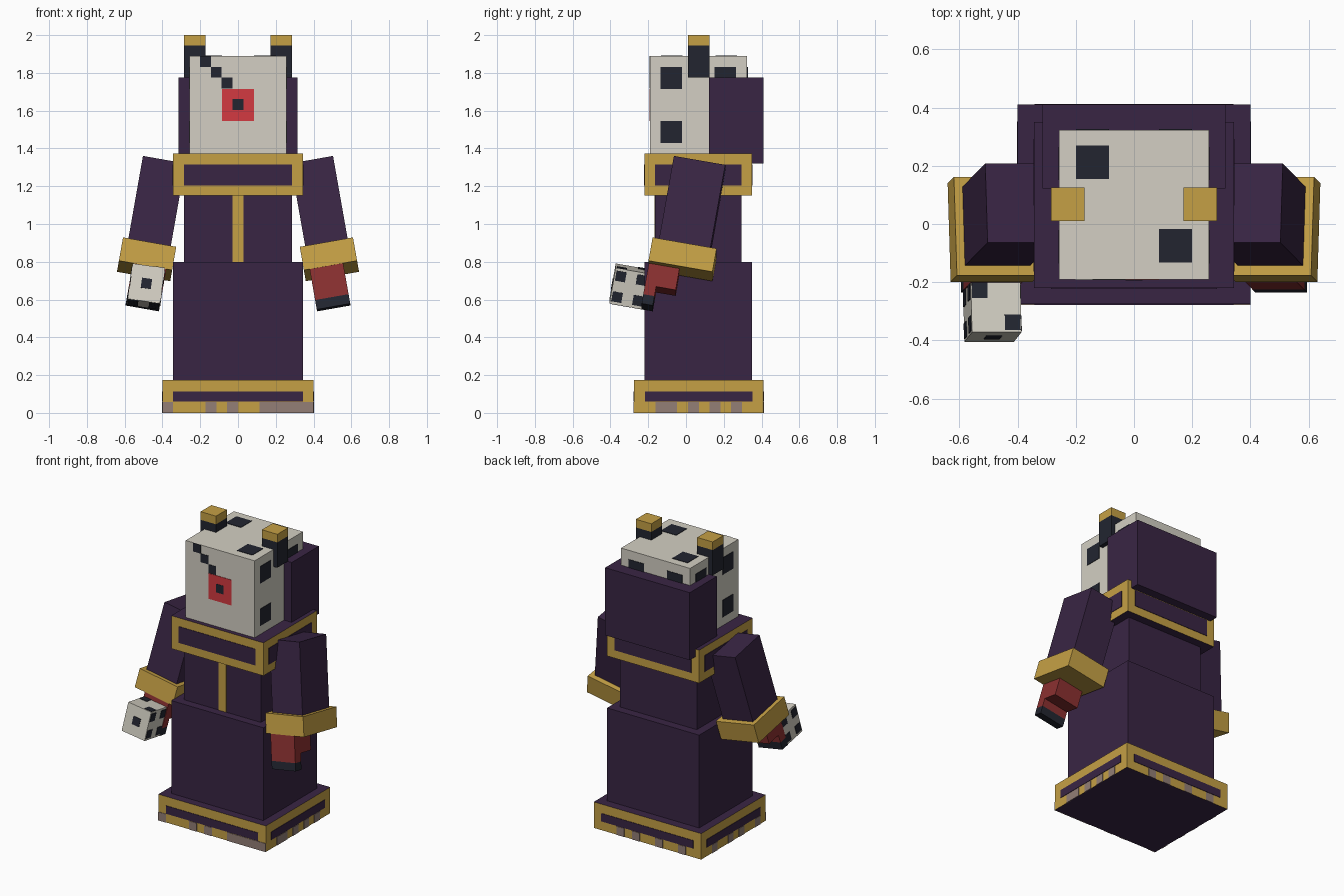
import bpy, bmesh, math
from mathutils import Matrix, Euler, Vector

if "Cube" in bpy.data.objects:
    bpy.data.objects.remove(bpy.data.objects["Cube"])

U = 2 / 35  # one block unit


def material(name, rgb):
    lin = [(c / 255 / 12.92) if c < 10 else ((c / 255 + 0.055) / 1.055) ** 2.4 for c in rgb]
    m = bpy.data.materials.new(name)
    m.diffuse_color = (*lin, 1)
    m.use_nodes = True
    m.node_tree.nodes["Principled BSDF"].inputs["Base Color"].default_value = m.diffuse_color
    return m


WHITE = material("bone_white", (211, 207, 195))
GOLD = material("gold", (197, 160, 69))
PURPLE = material("dark_purple", (57, 37, 68))
BLACK = material("blue_black", (34, 37, 48))
RED = material("bright_red", (212, 58, 65))
DARK_RED = material("dark_red", (138, 48, 48))
MAUVE = material("worn_mauve", (147, 126, 118))


def boxes(name, bounds, mat, matrix=None, cap=None):
    """One object from (low, high) boxes; cap recolours up/down faces."""
    bm = bmesh.new()
    for lo, hi in bounds:
        lo, hi = Vector(lo), Vector(hi)
        t = Matrix.Translation((lo + hi) / 2) @ Matrix.Diagonal((*(hi - lo), 1))
        bmesh.ops.create_cube(bm, size=1, matrix=t)
    bm.normal_update()
    me = bpy.data.meshes.new(name)
    me.materials.append(mat)
    if cap:
        me.materials.append(cap)
        for f in bm.faces:
            f.material_index = int(abs(f.normal.z) > 0.9)
    bm.to_mesh(me)
    bm.free()
    ob = bpy.data.objects.new(name, me)
    bpy.context.collection.objects.link(ob)
    if matrix:
        ob.matrix_world = matrix
    return ob


def plates(name, body, face, rects, mat, matrix=None, e=0.003):
    """Thin plates on one side of a box; rects are (a0, a1, b0, b1) on the other axes."""
    axis = "xyz".index(face[1])
    at = body[1][axis] if face[0] == "+" else body[0][axis]
    out = []
    for a0, a1, b0, b1 in rects:
        lo, hi = [a0, b0], [a1, b1]
        lo.insert(axis, at - e)
        hi.insert(axis, at + e)
        out.append((lo, hi))
    return boxes(name, out, mat, matrix)


def squares(centres, r):
    return [(a - r, a + r, b - r, b + r) for a, b in centres]


SIDES = {"front": "-y", "back": "+y", "right": "+x", "left": "-x"}

# Robe: hem, skirt, torso, collar
hem = ((-0.4, -0.275, 0), (0.4, 0.41, 0.175))
boxes("hem", [hem], GOLD, cap=PURPLE)
boxes("skirt", [((-0.343, -0.22, 0.1), (0.343, 0.35, 0.8))], PURPLE)
torso = ((-0.286, -0.165, 0.78), (0.286, 0.293, 1.17))
boxes("torso", [torso], PURPLE)
plates("torso_stripe", torso, "-y", [(-U / 2, U / 2, 0.8, 1.15)], GOLD)
collar = ((-0.343, -0.22, 1.15), (0.343, 0.35, 1.372))
boxes("collar", [collar], GOLD, cap=PURPLE)

# Collar panels, hem bands and worn patches along the hem
worn = {"front": (0, 4, 6, 9, 10, 11, 12, 13), "back": (2, 5, 8, 10),
        "right": (2, 3, 5, 7, 9), "left": (1, 4, 6, 9)}
for side, face in SIDES.items():
    k = 0 if face[1] == "y" else 1
    a, b = collar[0][k] + U, collar[1][k] - U
    plates(f"collar_panel_{side}", collar, face, [(a, b, 1.205, 1.315)], PURPLE)
    a, b = hem[0][k], hem[1][k]
    plates(f"hem_band_{side}", hem, face, [(a + U, b - U, 0.06, 0.114)], PURPLE)
    plates(f"hem_wear_{side}", hem, face,
           [(a + i * U, a + (i + 1) * U, 0, U) for i in worn[side]], MAUVE)

# Head with spots and a single eye
head = ((-0.257, -0.19, 1.36), (0.257, 0.324, 1.89))
boxes("head", [head], WHITE)
for side in ("right", "left"):
    plates(f"head_spots_{side}", head, SIDES[side],
           squares([(-0.078, 1.773), (-0.078, 1.487), (0.208, 1.773)], U), BLACK)
plates("head_spots_back", head, "+y", squares([(-0.143, 1.773), (0.143, 1.773)], U), BLACK)
plates("head_spots_top", head, "+z", squares([(-0.143, 0.212), (0.143, -0.075)], U), BLACK)
plates("eye", head, "-y", squares([(0, 1.63)], 1.5 * U), RED)
plates("pupil", head, "-y", squares([(0, 1.632)], U / 2), BLACK, e=0.0045)
plates("face_crack", head, "-y",
       squares([(-0.172 + i * U, 1.861 - i * U) for i in range(3)], U / 2), BLACK)

# Hood behind the head
boxes("hood", [((-0.315, 0.122, 1.32), (0.315, 0.41, 1.775))], PURPLE)

for s, side in ((1, "right"), (-1, "left")):
    # Horns with gold caps
    def span(x0, x1):
        return sorted((s * x0, s * x1))
    x0, x1 = span(0.171, 0.286)
    boxes(f"horn_{side}", [((x0, 0.01, 1.775), (x1, 0.125, 1.945))], BLACK)
    boxes(f"horn_cap_{side}", [((x0, 0.01, 1.945), (x1, 0.125, 2.0))], GOLD)

    # Tilted arm, cuff and hand, all in the arm's own frame
    m = Matrix.Translation((s * 0.395, 0.072, 1.317)) @ \
        Euler((math.radians(-10), math.radians(-10 * s), 0)).to_matrix().to_4x4()
    boxes(f"sleeve_{side}", [((-0.114, -0.138, -0.571), (0.114, 0.138, 0))], PURPLE, m)
    boxes(f"cuff_{side}", [((-0.143, -0.172, -0.583), (0.143, 0.172, -0.456))], GOLD, m)
    x0, x1 = span(-0.112, 0.068)
    boxes(f"hand_{side}", [((x0, -0.17, -0.70), (x1, -0.005, -0.55)),
                           ((x0, -0.17, -0.752), (x1, -0.11, -0.70))], DARK_RED, m)
    boxes(f"fingertips_{side}", [((x0, -0.17, -0.803), (x1, -0.11, -0.752))], BLACK, m)

# Die held in the left hand
m = Matrix.Translation((-0.487, -0.3, 0.67)) @ \
    Euler((math.radians(-10), math.radians(8), 0)).to_matrix().to_4x4()
die = ((-0.086, -0.09, -0.096), (0.086, 0.09, 0.096))
boxes("die", [die], WHITE, m)
d = 0.056
corners = [(-d, -d), (-d, d), (d, -d), (d, d)]
pips = {"-y": [(0, 0)], "+y": corners + [(0, 0)], "+x": corners, "-x": corners,
        "+z": [(-d, d), (d, -d)], "-z": corners + [(-d, 0), (d, 0)]}
names = {"-y": "front", "+y": "back", "+x": "right", "-x": "left", "+z": "top", "-z": "bottom"}
for face, pts in pips.items():
    plates(f"die_pips_{names[face]}", die, face, squares(pts, 0.027), BLACK, m)
